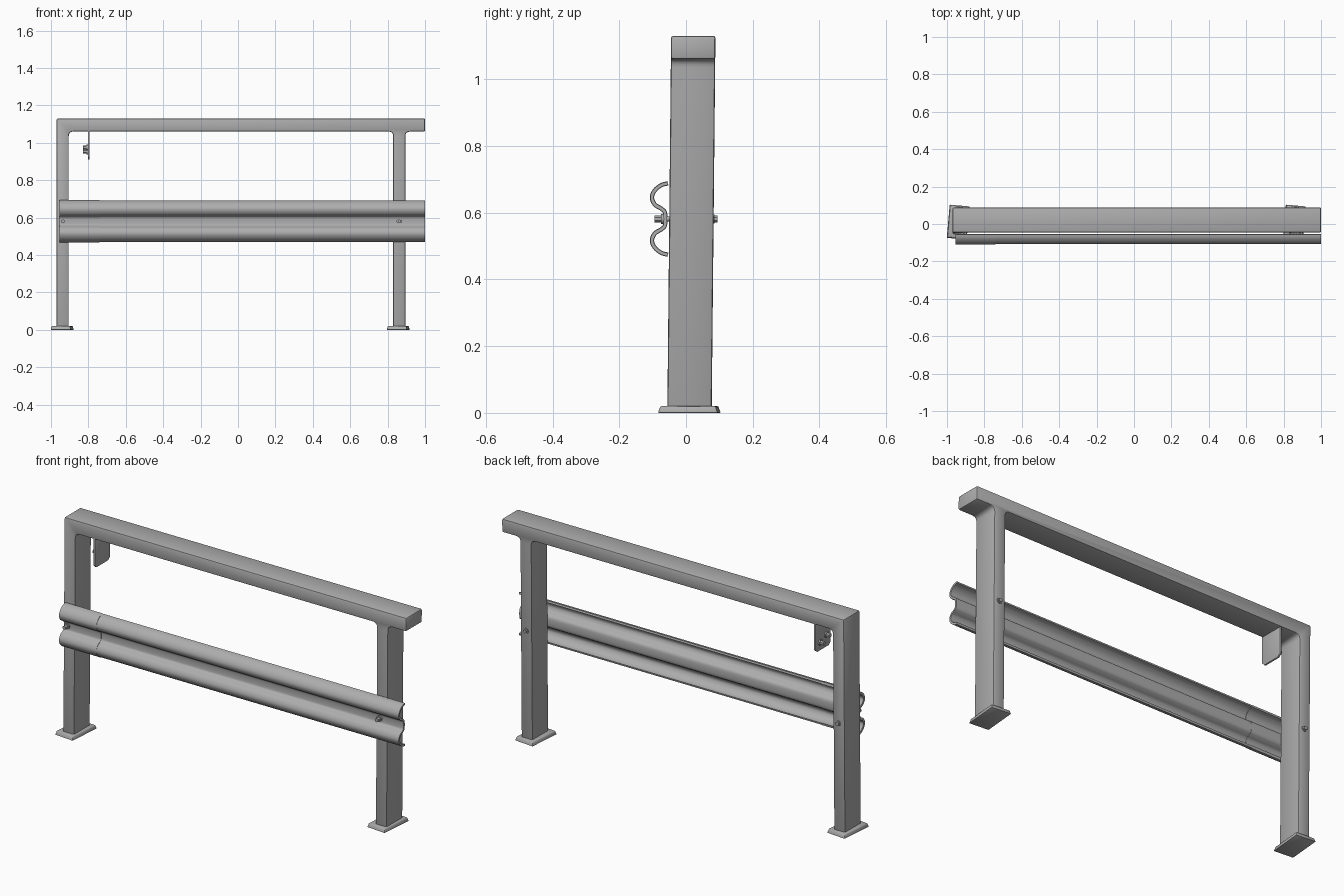
import bpy, bmesh, math
from mathutils import Vector, Matrix

if "Cube" in bpy.data.objects:
    bpy.data.objects.remove(bpy.data.objects["Cube"], do_unlink=True)

steel = bpy.data.materials.new("galvanised_grey")
steel.use_nodes = True
GREY = (0.42, 0.42, 0.42, 1)
steel.diffuse_color = GREY
steel.node_tree.nodes["Principled BSDF"].inputs["Base Color"].default_value = GREY


def finish(bm, name, bevel=0.0):
    bmesh.ops.recalc_face_normals(bm, faces=bm.faces)
    mesh = bpy.data.meshes.new(name)
    bm.to_mesh(mesh)
    bm.free()
    mesh.materials.append(steel)
    ob = bpy.data.objects.new(name, mesh)
    bpy.context.collection.objects.link(ob)
    bpy.ops.object.select_all(action="DESELECT")
    ob.select_set(True)
    bpy.context.view_layer.objects.active = ob
    if bevel:
        mod = ob.modifiers.new("soft_edges", "BEVEL")
        mod.width = bevel
        mod.segments = 2
        mod.limit_method = "ANGLE"
        mod.angle_limit = math.radians(50)
        bpy.ops.object.modifier_apply(modifier=mod.name)
    bpy.ops.object.shade_smooth_by_angle(angle=math.radians(40))
    return ob


def prism(points, direction):
    """Extrude a closed outline of 3D points along a direction."""
    bm = bmesh.new()
    face = bm.faces.new([bm.verts.new(p) for p in points])
    out = bmesh.ops.extrude_face_region(bm, geom=[face])
    moved = [g for g in out["geom"] if isinstance(g, bmesh.types.BMVert)]
    bmesh.ops.translate(bm, verts=moved, vec=direction)
    return bm


def round_corner(prev, corner, nxt, radius, steps=5):
    """Points of a quadratic fillet replacing one corner."""
    corner = Vector(corner)
    a = corner + (Vector(prev) - corner).normalized() * radius
    b = corner + (Vector(nxt) - corner).normalized() * radius
    ts = [i / steps for i in range(steps + 1)]
    return [a * (1 - t) ** 2 + corner * 2 * t * (1 - t) + b * t * t for t in ts]


def smooth_path(pts, steps=6):
    """Catmull-Rom curve through the given 2D points."""
    pts = [Vector(p) for p in pts]
    ext = [2 * pts[0] - pts[1]] + pts + [2 * pts[-1] - pts[-2]]
    out = []
    for a, b, c, d in zip(ext, ext[1:], ext[2:], ext[3:]):
        for i in range(steps):
            t = i / steps
            out.append(0.5 * (2 * b + (c - a) * t + (2 * a - 5 * b + 4 * c - d) * t * t
                              + (3 * b - a - 3 * c + d) * t ** 3))
    return out + [pts[-1]]


# Frame: two posts and the top beam in one piece, leaning slightly backwards
outline = [(-0.97, 0.01), (-0.97, 1.13), (1.0, 1.13), (1.0, 1.06), (0.895, 1.06),
           (0.895, 0.01), (0.83, 0.01), (0.83, 1.06), (-0.905, 1.06), (-0.905, 0.01)]
FILLETS = (4, 7, 8)
rounded = []
for i, p in enumerate(outline):
    if i in FILLETS:
        rounded += round_corner(outline[i - 1], p, outline[i + 1], 0.025)
    else:
        rounded.append(Vector(p))
frame = prism([(p.x, -0.056 + 0.01 * p.y, p.y) for p in rounded], (0, 0.133, 0))
finish(frame, "posts_and_top_beam", 0.007)

# Foot plates, slightly turned and tapered
for side, x in (("right", -0.94), ("left", 0.857)):
    bm = bmesh.new()
    bmesh.ops.create_cube(bm, size=1)
    for v in bm.verts:
        if v.co.z > 0:
            v.co.xy *= 0.92
    bmesh.ops.scale(bm, verts=bm.verts, vec=(0.108, 0.18, 0.02))
    bmesh.ops.rotate(bm, verts=bm.verts, matrix=Matrix.Rotation(math.radians(-5), 3, "Z"))
    bmesh.ops.translate(bm, verts=bm.verts, vec=(x, 0.01, 0.01))
    finish(bm, side + "_foot_plate", 0.003)

# Double-wave rail: upper half of the section mirrored about its middle
MID = 0.581
upper = [(-0.054, 0.107), (-0.075, 0.101), (-0.094, 0.085), (-0.102, 0.064),
         (-0.093, 0.043), (-0.074, 0.031), (-0.063, 0.018)]
section = smooth_path(upper + [(y, -z) for y, z in reversed(upper)])


def rail(name, x0, x1, thick):
    front, back = [], []
    last = len(section) - 1
    for i, p in enumerate(section):
        t = (section[min(i + 1, last)] - section[max(i - 1, 0)]).normalized()
        n = Vector((t.y, -t.x)) * thick / 2
        front.append(p + n)
        back.append(p - n)
    loop = front + back[::-1]
    finish(prism([(x0, p.x, MID + p.y) for p in loop], (x1 - x0, 0, 0)), name)


rail("wave_rail", -0.95, 1.0, 0.010)
rail("rail_splice_sleeve", -0.955, -0.74, 0.013)


def bolt(name, start, direction, parts):
    """Stacked cylinders: each part is radius, length, sides."""
    direction = Vector(direction)
    turn = direction.to_track_quat("Z", "Y").to_matrix().to_4x4()
    bm = bmesh.new()
    along = 0.0
    for radius, length, sides in parts:
        centre = Vector(start) + direction * (along + length / 2)
        bmesh.ops.create_cone(bm, cap_ends=True, segments=sides, radius1=radius,
                              radius2=radius, depth=length,
                              matrix=Matrix.Translation(centre) @ turn)
        along += length
    finish(bm, name)


# Through bolts holding the rail to each post
for side, x in (("right", -0.935), ("left", 0.863)):
    bolt(side + "_rail_bolt", (x, -0.045, MID), (0, -1, 0),
         [(0.007, 0.02, 12), (0.015, 0.01, 16), (0.010, 0.02, 6)])
    bolt(side + "_rail_nut", (x, 0.08, MID), (0, 1, 0),
         [(0.014, 0.006, 16), (0.010, 0.008, 6)])

# Hanging bracket plate with clipped lower corners
plate = [(-0.045, 1.07), (-0.045, 0.925), (-0.03, 0.91), (0.065, 0.91), (0.082, 0.925), (0.082, 1.07)]
finish(prism([(-0.803, y, z) for y, z in plate], (0.01, 0, 0)), "bracket_plate", 0.002)
for label, y, z in (("front", -0.005, 0.975), ("back", 0.045, 0.953)):
    bolt(label + "_bracket_bolt", (-0.802, y, z), (-1, 0, 0),
         [(0.015, 0.008, 16), (0.011, 0.018, 6)])
